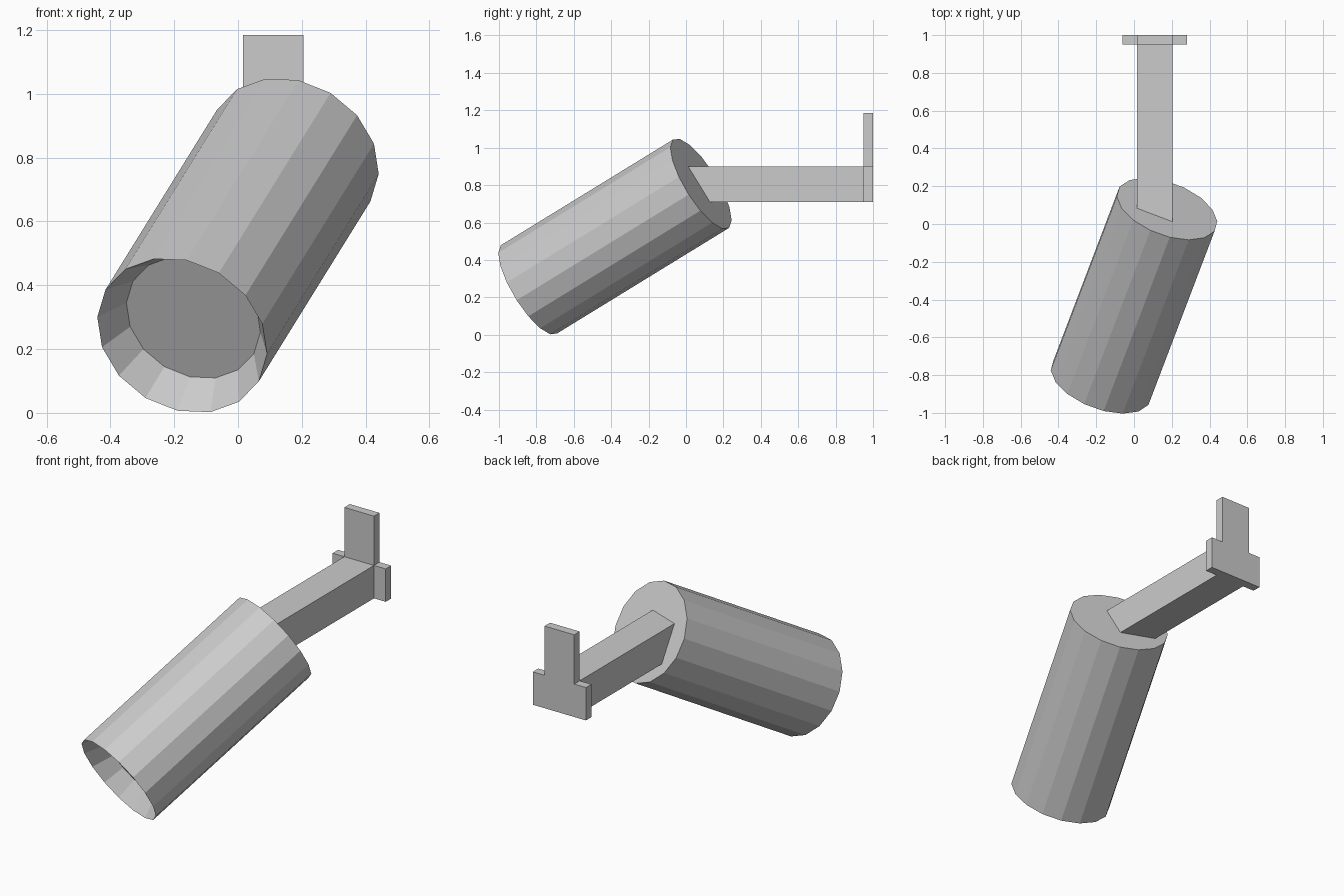
import bpy, bmesh, math
from mathutils import Vector, Matrix

cube = bpy.data.objects.get("Cube")
if cube:
    bpy.data.objects.remove(cube, do_unlink=True)

grey = bpy.data.materials.new("light grey")
grey.use_nodes = True
grey.diffuse_color = (0.6, 0.6, 0.6, 1)
grey.node_tree.nodes["Principled BSDF"].inputs["Base Color"].default_value = (0.6, 0.6, 0.6, 1)


def finish(bm, name):
    bmesh.ops.recalc_face_normals(bm, faces=bm.faces)
    mesh = bpy.data.meshes.new(name)
    bm.to_mesh(mesh)
    bm.free()
    mesh.materials.append(grey)
    obj = bpy.data.objects.new(name, mesh)
    bpy.context.scene.collection.objects.link(obj)
    return obj


def extrude_outline(points, y0, y1):
    """Extrude an x-z outline from y0 to y1."""
    bm = bmesh.new()
    face = bm.faces.new([bm.verts.new((x, y0, z)) for x, z in points])
    grown = bmesh.ops.extrude_face_region(bm, geom=[face])["geom"]
    moved = [v for v in grown if isinstance(v, bmesh.types.BMVert)]
    bmesh.ops.translate(bm, verts=moved, vec=(0, y1 - y0, 0))
    return bm


# Lamp axis, from the open front rim to the closed back cap
front = Vector((-0.175, -0.84, 0.2425))
back = Vector((0.175, 0.08, 0.807))
axis = (back - front).normalized()
side = axis.cross(Vector((0, 0, 1))).normalized()
up = side.cross(axis)

# Tilted 16-sided housing with a tapered recess in the front
SIDES, RADIUS, PHASE = 16, 0.28, math.radians(8.7)
bm = bmesh.new()


def ring(center, radius):
    angles = [PHASE + math.tau * i / SIDES for i in range(SIDES)]
    return [bm.verts.new(center + radius * (side * math.cos(a) + up * math.sin(a)))
            for a in angles]


rings = [ring(back, RADIUS), ring(front, RADIUS), ring(front + axis * 0.114, 0.221)]
bm.faces.new(rings[0])
bm.faces.new(rings[-1])
for a, b in zip(rings, rings[1:]):
    for i in range(SIDES):
        j = (i + 1) % SIDES
        bm.faces.new((a[i], a[j], b[j], b[i]))
finish(bm, "lamp_housing")

# Square arm, trimmed flush with the sloping back cap
X0, X1, Z0, Z1 = 0.015, 0.205, 0.71, 0.9
bm = extrude_outline([(X0, Z0), (X1, Z0), (X1, Z1), (X0, Z1)], -0.3, 0.95)
bmesh.ops.bisect_plane(bm, geom=bm.verts[:] + bm.edges[:] + bm.faces[:],
                       plane_co=back, plane_no=axis, clear_inner=True)
bmesh.ops.holes_fill(bm, edges=[e for e in bm.edges if e.is_boundary])
finish(bm, "support_arm")

# Wall plate: two side wings and a tall upright in one outline
WING, TOP = 0.075, 1.185
outline = [(X0 - WING, Z0), (X1 + WING, Z0), (X1 + WING, Z1), (X1, Z1),
           (X1, TOP), (X0, TOP), (X0, Z1), (X0 - WING, Z1)]
finish(extrude_outline(outline, 0.95, 1.0), "wall_plate")
